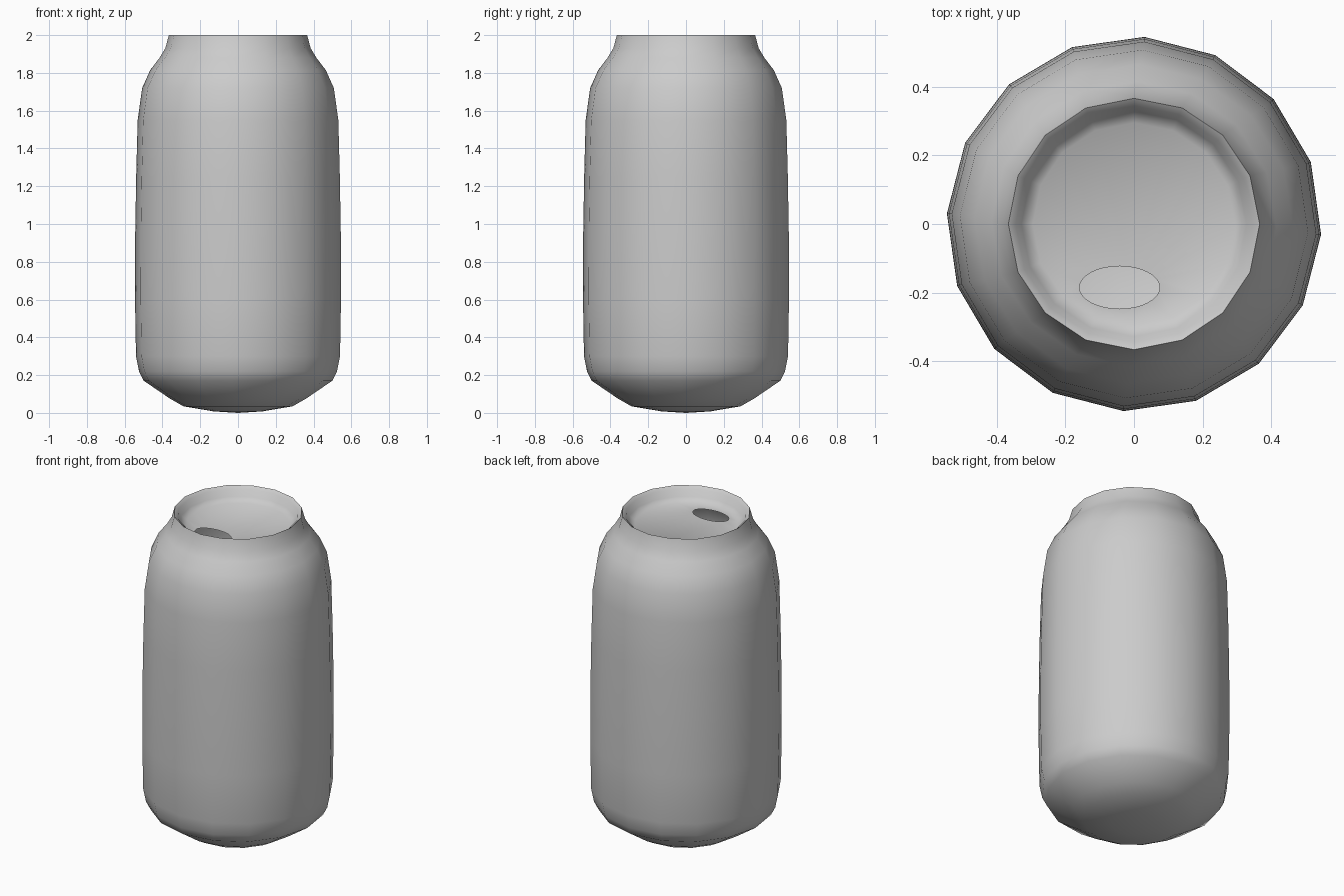
import bpy, bmesh, math

if "Cube" in bpy.data.objects:
    bpy.data.objects.remove(bpy.data.objects["Cube"])

SIDES = 16
TWIST = math.radians(-3.2)

# Outer and inner wall: radius, height, share of the body twist
PROFILE = [
    (0.13, 0.008, 1), (0.29, 0.035, 1), (0.36, 0.075, 1), (0.50, 0.17, 1),
    (0.525, 0.22, 1), (0.541, 0.30, 1), (0.546, 0.60, 1), (0.545, 0.95, 1),
    (0.54, 1.25, 1), (0.532, 1.55, 1), (0.508, 1.72, 0.9), (0.465, 1.815, 0.7),
    (0.415, 1.88, 0.4), (0.385, 1.93, 0.1), (0.366, 2.0, 0),
    (0.345, 1.985, 0), (0.328, 1.945, 0), (0.295, 1.92, 0),
]
LID_Z = 1.92


def ring(bm, rx, ry, z, n, cx=0.0, cy=0.0, offset=0.0):
    return [bm.verts.new((cx + rx * math.cos(offset + 2 * math.pi * i / n),
                          cy + ry * math.sin(offset + 2 * math.pi * i / n), z))
            for i in range(n)]


def loop_edges(bm, verts):
    edges = []
    for i, v in enumerate(verts):
        w = verts[(i + 1) % len(verts)]
        edges.append(bm.edges.get((v, w)) or bm.edges.new((v, w)))
    return edges


bm = bmesh.new()

# Can wall, from the base up over the rim and down to the lid
rings = [ring(bm, r, r, z, SIDES, offset=TWIST * t) for r, z, t in PROFILE]
for a, b in zip(rings, rings[1:]):
    for i in range(SIDES):
        j = (i + 1) % SIDES
        bm.faces.new((a[i], a[j], b[j], b[i]))

# Rounded base
pole = bm.verts.new((0, 0, 0))
for i in range(SIDES):
    bm.faces.new((pole, rings[0][(i + 1) % SIDES], rings[0][i]))

# Lid with the oval drinking hole left open
hole = ring(bm, 0.117, 0.062, LID_Z, 32, cx=-0.042, cy=-0.185)
lid_edges = loop_edges(bm, rings[-1]) + loop_edges(bm, hole)
lid = bmesh.ops.triangle_fill(bm, edges=lid_edges, use_beauty=True, normal=(0, 0, 1))
for f in [g for g in lid["geom"] if isinstance(g, bmesh.types.BMFace)]:
    if f.normal.z < 0:
        f.normal_flip()

mesh = bpy.data.meshes.new("can_body")
bm.to_mesh(mesh)
bm.free()
can = bpy.data.objects.new("can_body", mesh)
bpy.context.collection.objects.link(can)

bpy.context.view_layer.objects.active = can
can.select_set(True)
bpy.ops.object.shade_smooth_by_angle(angle=math.radians(60))
